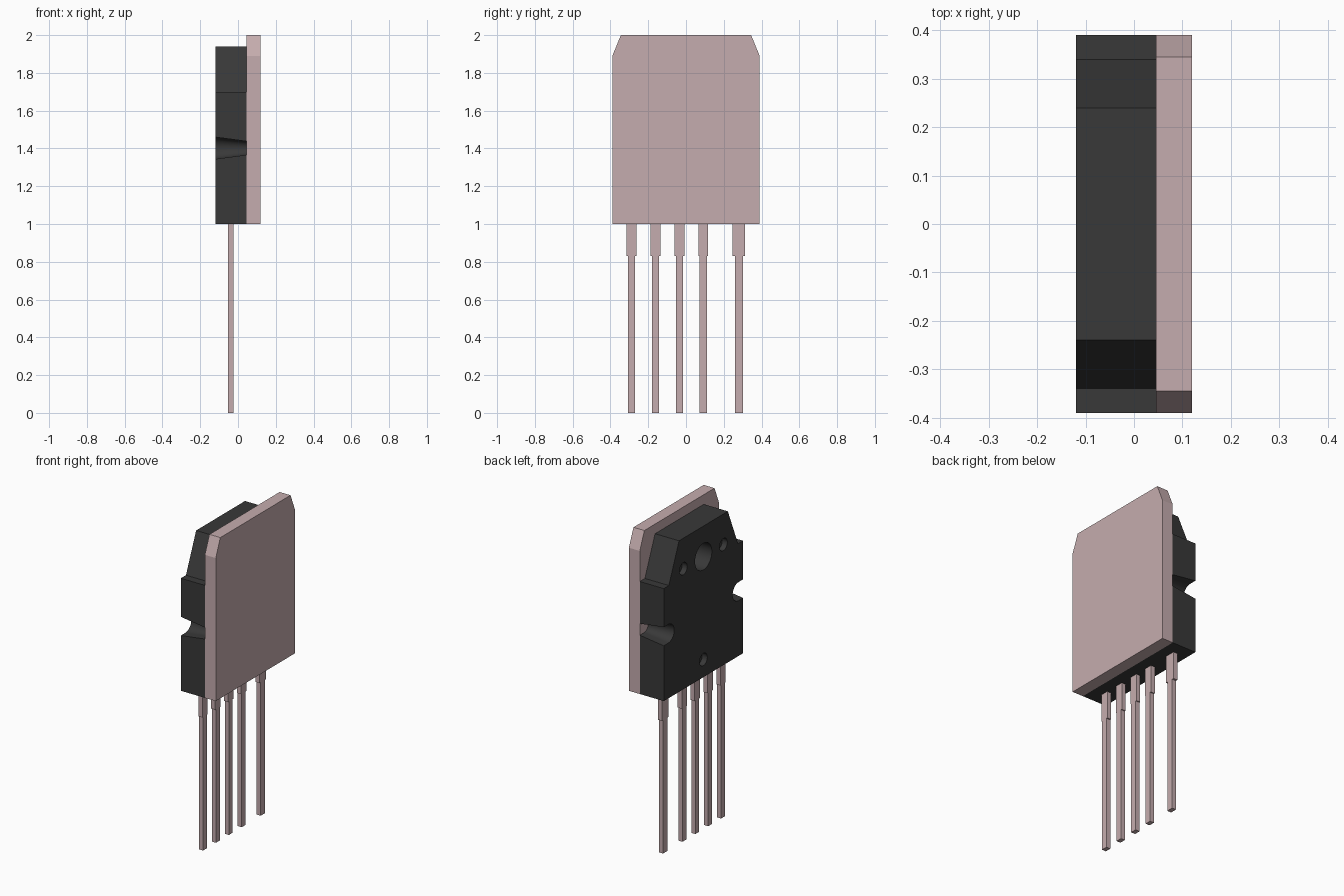
import bpy, bmesh, math

cube = bpy.data.objects.get("Cube")
if cube:
    bpy.data.objects.remove(cube, do_unlink=True)


def material(name, colour):
    mat = bpy.data.materials.new(name)
    mat.use_nodes = True
    mat.diffuse_color = (*colour, 1)
    mat.node_tree.nodes["Principled BSDF"].inputs["Base Color"].default_value = (*colour, 1)
    return mat


black = material("black_plastic", (0.04, 0.04, 0.04))
metal = material("pinkish_metal", (0.56, 0.415, 0.425))


def loft(name, ring_a, x_a, ring_b, x_b, mat):
    """Solid between two (y, z) outlines standing at two x positions."""
    bm = bmesh.new()
    a = [bm.verts.new((x_a, y, z)) for y, z in ring_a]
    b = [bm.verts.new((x_b, y, z)) for y, z in ring_b]
    bm.faces.new(a)
    bm.faces.new(b)
    for i in range(len(a)):
        j = (i + 1) % len(a)
        bm.faces.new((a[i], a[j], b[j], b[i]))
    bmesh.ops.recalc_face_normals(bm, faces=bm.faces)
    mesh = bpy.data.meshes.new(name)
    bm.to_mesh(mesh)
    bm.free()
    mesh.materials.append(mat)
    obj = bpy.data.objects.new(name, mesh)
    bpy.context.collection.objects.link(obj)
    return obj


def slab(name, outline, x_a, x_b, mat):
    return loft(name, outline, x_a, outline, x_b, mat)


def symmetric(half):
    """Complete a half outline by mirroring it in y."""
    return half + [(-y, z) for y, z in reversed(half)]


def circle(y, z, r, n=32):
    return [(y + r * math.cos(math.tau * i / n), z + r * math.sin(math.tau * i / n))
            for i in range(n)]


def notch(side, r, n=16):
    """U-shaped outline open towards one side of the body."""
    arc = [(0.345 - r * math.sin(math.pi * i / n), 1.402 + r * math.cos(math.pi * i / n))
           for i in range(n + 1)]
    ring = [(0.5, 1.402 + r)] + arc + [(0.5, 1.402 - r)]
    return [(side * y, z) for y, z in ring]


# Metal back plate with clipped top corners
slab("back_plate", symmetric([(0.39, 1.0), (0.39, 1.89), (0.345, 2.0)]), 0.045, 0.12, metal)

# Moulded body with shoulders
body = slab("body", symmetric([(0.39, 1.0), (0.39, 1.7), (0.34, 1.7), (0.24, 1.94)]),
            -0.12, 0.045, black)

# Mounting hole, shallow dimples and tapered side notches
cutters = [slab("mounting_hole_cutter", circle(0, 1.75, 0.083), -0.2, 0.1, black)]
for y, z in ((-0.197, 1.75), (0.197, 1.75), (0, 1.11)):
    cutters.append(slab("dimple_cutter", circle(y, z, 0.038), -0.2, -0.085, black))
for side in (-1, 1):
    cutters.append(loft("notch_cutter", notch(side, 0.0593), -0.13,
                        notch(side, 0.0347), 0.055, black))

bpy.ops.object.select_all(action="DESELECT")
bpy.context.view_layer.objects.active = body
body.select_set(True)
for cutter in cutters:
    cutter.hide_render = True
    mod = body.modifiers.new("cut", "BOOLEAN")
    mod.operation = "DIFFERENCE"
    mod.solver = "EXACT"
    mod.object = cutter
    bpy.ops.object.modifier_apply(modifier=mod.name)
for cutter in cutters:
    bpy.data.objects.remove(cutter, do_unlink=True)
bpy.ops.object.shade_smooth_by_angle(angle=math.radians(30))

# Stepped leads: centre, upper half width, lower half width
leads = [(-0.288, 0.026, 0.019), (-0.162, 0.026, 0.019), (-0.035, 0.026, 0.019),
         (0.091, 0.026, 0.019), (0.28, 0.033, 0.021)]
for i, (y, wide, thin) in enumerate(leads, 1):
    half = [(thin, 0), (thin, 0.83), (wide, 0.83), (wide, 1.0)]
    outline = [(y + dy, z) for dy, z in symmetric(half)]
    slab(f"lead_{i}", outline, -0.053, -0.025, metal)
